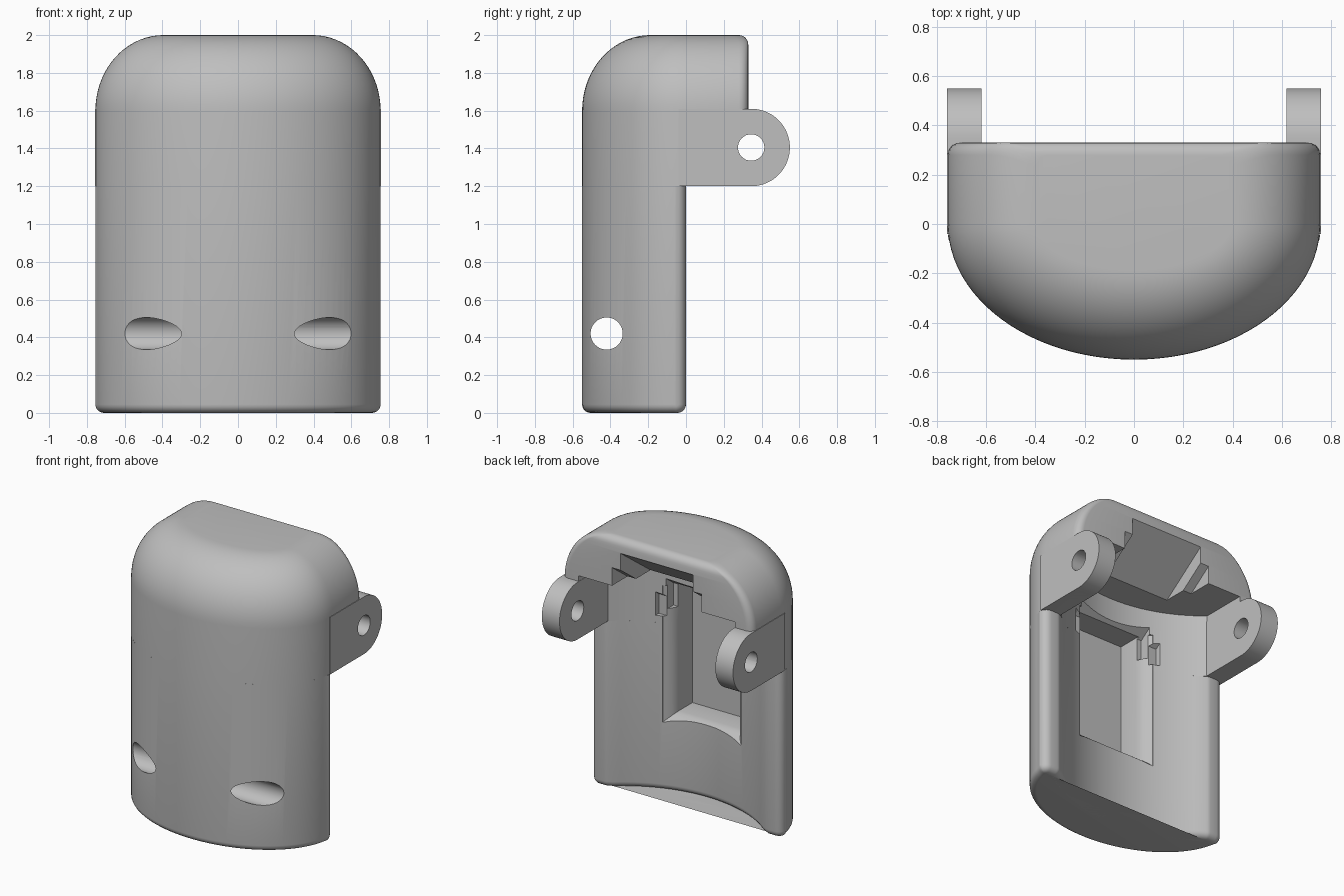
import bpy
import bmesh
from math import sin, cos, pi, radians, sqrt

cube = bpy.data.objects.get("Cube")
if cube:
    bpy.data.objects.remove(cube, do_unlink=True)

# Single plain material
grey = bpy.data.materials.new("plain_grey")
grey.use_nodes = True
COLOUR = (0.52, 0.52, 0.52, 1)
grey.diffuse_color = COLOUR
grey.node_tree.nodes["Principled BSDF"].inputs["Base Color"].default_value = COLOUR


def loft(name, rings):
    """Closed solid through rings of equal point count."""
    bm = bmesh.new()
    loops = [[bm.verts.new(p) for p in ring] for ring in rings]
    n = len(loops[0])
    for a, b in zip(loops, loops[1:]):
        for i in range(n):
            j = (i + 1) % n
            bm.faces.new((a[i], a[j], b[j], b[i]))
    bm.faces.new(loops[0][::-1])
    bm.faces.new(loops[-1])
    bmesh.ops.recalc_face_normals(bm, faces=bm.faces)
    mesh = bpy.data.meshes.new(name)
    bm.to_mesh(mesh)
    bm.free()
    mesh.materials.append(grey)
    ob = bpy.data.objects.new(name, mesh)
    bpy.context.collection.objects.link(ob)
    return ob


def at_z(outline, z):
    return [(x, y, z) for x, y in outline]


def x_prism(name, profile, x0, x1):
    return loft(name, [[(x, y, z) for y, z in profile] for x in (x0, x1)])


def arc(cx, cy, r, a0, a1, n):
    return [(cx + r * cos(radians(a0 + (a1 - a0) * i / n)),
             cy + r * sin(radians(a0 + (a1 - a0) * i / n))) for i in range(n + 1)]


def inset(outline, d):
    """Move a counter-clockwise outline inward along its normals."""
    out = []
    for i, (x, y) in enumerate(outline):
        (ax, ay), (bx, by) = outline[i - 1], outline[(i + 1) % len(outline)]
        tx, ty = bx - ax, by - ay
        k = d / sqrt(tx * tx + ty * ty)
        out.append((x - ty * k, y + tx * k))
    return out


def front_curve(rx, ry, n=48, trim=0):
    a0, a1 = pi + trim, 2 * pi - trim
    return [(rx * cos(a0 + (a1 - a0) * i / n), ry * sin(a0 + (a1 - a0) * i / n))
            for i in range(n + 1)]


def hollow_y(x):
    return 0.72 - sqrt(0.9025 - x * x)


def hollow_curve(half, n=32):
    xs = [half - 2 * half * i / n for i in range(n + 1)]
    return [(x, hollow_y(x)) for x in xs]


RX, RY, BACK, SEAM = 0.755, 0.55, 0.33, 1.2

# Lower shell: crescent with rounded rims and rounded bottom edge
rim = arc(RX - 0.055, -0.055, 0.055, 0, 90, 5) + arc(0.65, -0.055, 0.055, 90, 125, 3)
mirrored_rim = [(-x, y) for x, y in reversed(rim)]
crescent = front_curve(RX, RY, trim=0.13) + rim + hollow_curve(0.59) + mirrored_rim
R = 0.045
rings = []
for i in range(6):
    a = pi / 2 * i / 5
    rings.append(at_z(inset(crescent, R * (1 - sin(a))), R * (1 - cos(a))))
rings.append(at_z(crescent, SEAM))
lower_shell = loft("lower_shell", rings)


# Upper hood: domed front and sides, small radius along the back edge
def hood_ring(t, z):
    rx, ry = RX - t, RY - t
    r = 0.05
    over = max(0, z - (2 - r))
    back = BACK - r + sqrt(max(0, r * r - over * over))
    right = arc(rx - r, back - r, r, 0, 90, 5)
    left = [(-x, y) for x, y in reversed(right)]
    return at_z(front_curve(rx, ry) + right + left, z)


rings = [hood_ring(0, SEAM)]
STEPS = 18
for i in range(STEPS + 1):
    a = pi / 2 * i / STEPS
    rings.append(hood_ring(0.36 * (1 - cos(a)), 1.6 + 0.4 * sin(a)))
upper_hood = loft("upper_hood", rings)

# Hinge ears
EAR_Y, EAR_Z, EAR_R = 0.345, 1.405, 0.205
ear_profile = [(-0.04, EAR_Z - EAR_R)] + arc(EAR_Y, EAR_Z, EAR_R, -90, 90, 32)
ear_profile.append((-0.04, EAR_Z + EAR_R))
ears = [x_prism("left_ear", ear_profile, 0.618, 0.758),
        x_prism("right_ear", ear_profile, -0.758, -0.618)]

# Cutters: rear cavity, stepped sloping slots, pocket and holes
cavity_outline = hollow_curve(0.62) + [(-0.62, 0.7), (0.62, 0.7)]
cavity = loft("cavity_cutter", [at_z(cavity_outline, z) for z in (1.1, 1.65)])
wide_slot = x_prism("wide_slot_cutter",
                    [(0.4, 1.83), (-0.2, 1.39), (-0.2, 1.25), (0.4, 1.25)], -0.355, 0.355)
narrow_slot = x_prism("narrow_slot_cutter",
                      [(0.4, 1.95), (-0.27, 1.46), (-0.27, 1.3), (0.4, 1.3)], -0.288, 0.288)

pocket_rings = []
for y, flare in ((-0.43, 0), (-0.28, 0), (-0.25, 0.008), (-0.225, 0.02),
                 (-0.2, 0.04), (-0.18, 0.06), (0.1, 0.06)):
    w, low, top = 0.25 + flare, 0.55 - flare, 1.47
    pocket_rings.append([(-w, y, low), (w, y, low), (w, y, top), (-w, y, top)])
pocket = loft("pocket_cutter", pocket_rings)

hinge_hole = x_prism("hinge_hole_cutter", arc(EAR_Y, EAR_Z, 0.07, 0, 348.75, 31), -1, 1)
cord_hole = x_prism("cord_hole_cutter", arc(-0.42, 0.42, 0.085, 0, 352.5, 47), -1, 1)


def cut(target, *cutters):
    bpy.context.view_layer.objects.active = target
    for c in cutters:
        mod = target.modifiers.new("cut", "BOOLEAN")
        mod.operation = "DIFFERENCE"
        mod.solver = "EXACT"
        mod.object = c
        bpy.ops.object.modifier_apply(modifier=mod.name)


cut(lower_shell, pocket, cord_hole)
cut(upper_hood, cavity, pocket, narrow_slot, wide_slot, hinge_hole)
for ear in ears:
    cut(ear, hinge_hole)
for c in (cavity, wide_slot, narrow_slot, pocket, hinge_hole, cord_hole):
    bpy.data.objects.remove(c, do_unlink=True)

# Smooth shading with sharp edges kept
bpy.ops.object.select_all(action="DESELECT")
for ob in [lower_shell, upper_hood] + ears:
    ob.select_set(True)
bpy.context.view_layer.objects.active = lower_shell
bpy.ops.object.shade_smooth_by_angle(angle=radians(30))
